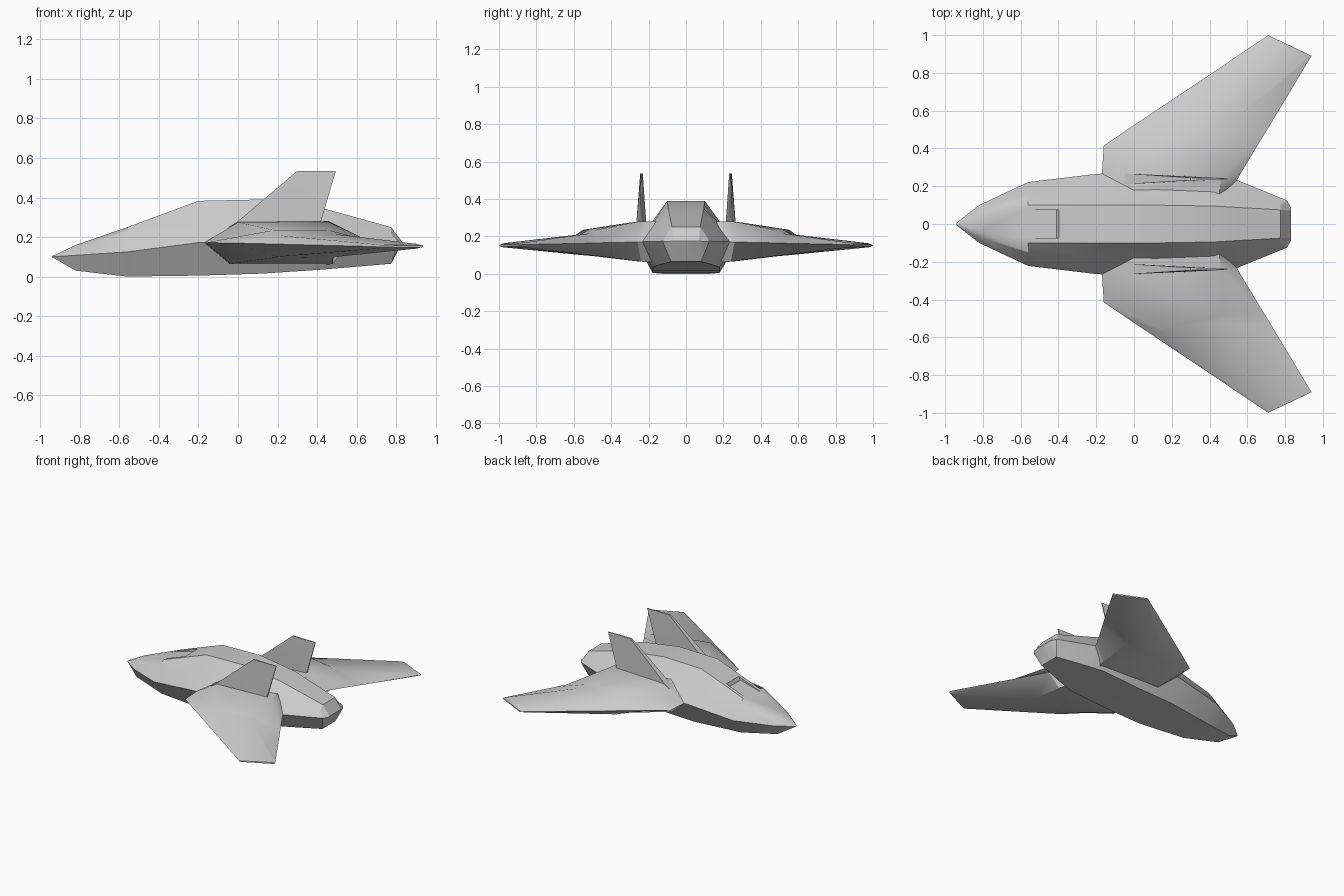
import bpy, bmesh, math

if "Cube" in bpy.data.objects:
    bpy.data.objects.remove(bpy.data.objects["Cube"])


def finish(bm, name, smooth=25):
    """Weld, orient and turn a bmesh into a named object."""
    bmesh.ops.remove_doubles(bm, verts=bm.verts, dist=0.0005)
    bmesh.ops.recalc_face_normals(bm, faces=bm.faces)
    me = bpy.data.meshes.new(name)
    bm.to_mesh(me)
    bm.free()
    ob = bpy.data.objects.new(name, me)
    bpy.context.collection.objects.link(ob)
    bpy.ops.object.select_all(action='DESELECT')
    ob.select_set(True)
    bpy.context.view_layer.objects.active = ob
    if smooth:
        bpy.ops.object.shade_smooth_by_angle(angle=math.radians(smooth))
    return ob


def loft(name, rings, smooth=25):
    """Skin closed rings of equal point count and cap both ends."""
    bm = bmesh.new()
    loops = [[bm.verts.new(p) for p in ring] for ring in rings]
    n = len(loops[0])
    for a, b in zip(loops, loops[1:]):
        for i in range(n):
            j = (i + 1) % n
            bm.faces.new((a[i], a[j], b[j], b[i]))
    bm.faces.new(loops[0])
    bm.faces.new(loops[-1])
    return finish(bm, name, smooth)


def hull_section(x, half, chine_x=None):
    """Mirror (half width, z) points: bottom, chine, shoulder, top."""
    pts = [(chine_x if chine_x and i == 1 else x, w, z) for i, (w, z) in enumerate(half)]
    return pts + [(px, -w, z) for px, w, z in reversed(pts)]


# fuselage: nose to tail
loft("fuselage", [
    hull_section(-0.94, [(.003, .098), (.006, .10), (.004, .102), (.002, .103)]),
    hull_section(-0.82, [(.06, .03), (.10, .108), (.07, .145), (.04, .16)]),
    hull_section(-0.56, [(.13, .0), (.222, .125), (.15, .235), (.10, .25)]),
    hull_section(-0.20, [(.18, .005), (.265, .172), (.19, .255), (.10, .383)]),
    hull_section(0.12, [(.18, .015), (.28, .172), (.18, .28), (.10, .39)]),
    hull_section(0.42, [(.18, .035), (.26, .172), (.17, .28), (.095, .348)]),
    hull_section(0.54, [(.15, .045), (.235, .172), (.15, .26), (.088, .315)]),
    hull_section(0.775, [(.08, .065), (.125, .174), (.10, .215), (.075, .25)], 0.81),
    hull_section(0.83, [(.075, .172), (.09, .173), (.08, .174), (.07, .175)]),
])
hull = bpy.context.object

# shallow cockpit recess cut into the nose
side = [(-0.60, .236), (-0.41, .285), (-0.37, .36), (-0.60, .36)]
cutter = loft("cockpit_cutter", [[(x, y, z) for x, z in side] for y in (-.075, .075)], 0)
cutter.hide_render = True
cutter.hide_set(True)
mod = hull.modifiers.new("cockpit", 'BOOLEAN')
mod.operation = 'DIFFERENCE'
mod.object = cutter
mod.solver = 'EXACT'

# wing rings: leading edge, top front, top rear, trailing edge, bottom rear, bottom front
wing = [
    [(-.17, .14, .172), (0, .14, .277), (.45, .14, .28), (.50, .14, .172), (.45, .14, .06), (-.04, .14, .06)],
    [(-.17, .265, .172), (0, .29, .275), (.46, .25, .28), (.56, .26, .17), (.48, .24, .065), (-.04, .25, .065)],
    [(-.16, .415, .172), (.18, .55, .235), (.46, .48, .235), (.69, .475, .165), (.48, .48, .095), (.18, .50, .095)],
    [(-.02, .51, .170), (.21, .59, .208), (.49, .52, .215), (.73, .54, .163), (.50, .52, .10), (.20, .56, .10)],
    [(.69, .985, .152), (.70, .975, .163), (.90, .87, .166), (.925, .865, .156), (.90, .87, .141), (.70, .975, .141)],
    [(.71, 1.0, .150), (.72, .995, .155), (.93, .894, .158), (.94, .89, .154), (.93, .894, .148), (.72, .995, .146)],
]

# tail fin: wedge, thick at the front, thin at the back
fin = [
    [(0 - .05, .213, .25), (0 - .05, .267, .25), (.41, .247, .25), (.41, .233, .25)],
    [(0, .213, .28), (0, .265, .28), (.42, .246, .28), (.42, .234, .28)],
    [(.30, .231, .535), (.30, .245, .535), (.495, .241, .535), (.495, .235, .535)],
]

for label, s in (("left", 1), ("right", -1)):
    for part, rings, ang in (("wing", wing, 30), ("tail_fin", fin, 20)):
        loft(f"{label}_{part}", [[(x, s * y, z) for x, y, z in r] for r in rings], ang)
